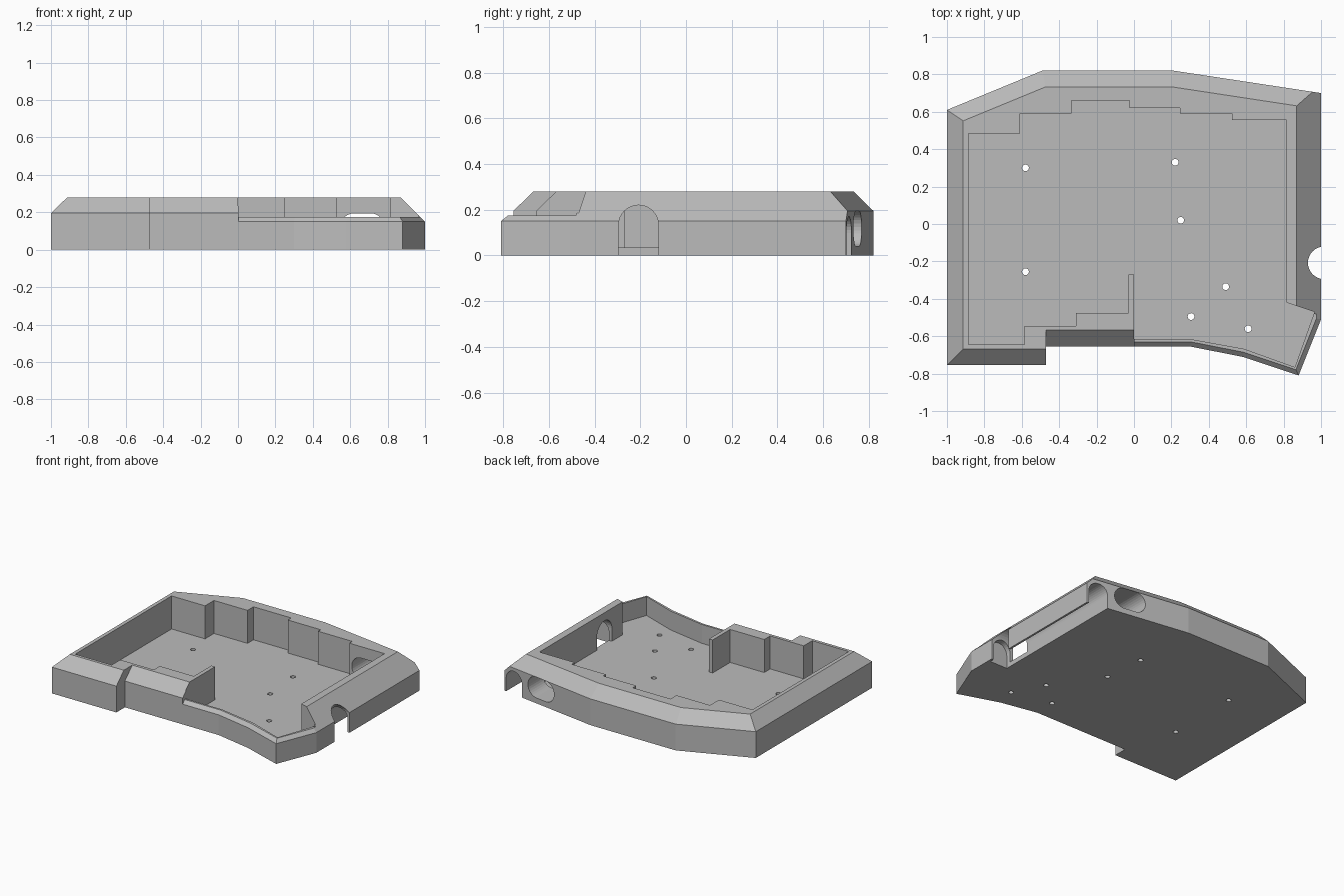
import bpy, bmesh, math
from mathutils import Vector

if "Cube" in bpy.data.objects:
    bpy.data.objects.remove(bpy.data.objects["Cube"], do_unlink=True)

grey = bpy.data.materials.new("plain_grey")
grey.use_nodes = True
grey.diffuse_color = (0.5, 0.5, 0.5, 1)
grey.node_tree.nodes["Principled BSDF"].inputs["Base Color"].default_value = (0.5, 0.5, 0.5, 1)

TOP, FLOOR = 0.28, 0.035


def finish(name, bm):
    bmesh.ops.recalc_face_normals(bm, faces=bm.faces)
    mesh = bpy.data.meshes.new(name)
    bm.to_mesh(mesh)
    bm.free()
    mesh.materials.append(grey)
    obj = bpy.data.objects.new(name, mesh)
    bpy.context.collection.objects.link(obj)
    return obj


def loft(name, rings):
    """Solid skinned through matching closed rings."""
    bm = bmesh.new()
    loops = [[bm.verts.new(p) for p in ring] for ring in rings]
    n = len(loops[0])
    for a, b in zip(loops, loops[1:]):
        for i in range(n):
            j = (i + 1) % n
            bm.faces.new((a[i], a[j], b[j], b[i]))
    bm.faces.new(loops[0][::-1])
    bm.faces.new(loops[-1])
    return finish(name, bm)


def prism(name, outline, z0, z1):
    return loft(name, [[(x, y, z) for x, y in outline] for z in (z0, z1)])


def chamfer(obj, p, q, start, width):
    """Slice off the top along outline edge p-q, from height start up to TOP."""
    out = Vector((q[1] - p[1], p[0] - q[0], 0)).normalized()
    normal = out * (TOP - start) + Vector((0, 0, width))
    bm = bmesh.new()
    bm.from_mesh(obj.data)
    cut = bmesh.ops.bisect_plane(bm, geom=bm.verts[:] + bm.edges[:] + bm.faces[:],
                                 plane_co=(p[0], p[1], start), plane_no=normal, clear_outer=True)
    edges = [e for e in cut["geom_cut"] if isinstance(e, bmesh.types.BMEdge)]
    bmesh.ops.holes_fill(bm, edges=edges)
    bmesh.ops.recalc_face_normals(bm, faces=bm.faces)
    bm.to_mesh(obj.data)
    bm.free()


def inset(outline, d):
    """Mitred inward offset of a counter-clockwise outline."""
    pts = [Vector(p) for p in outline]
    result = []
    for i, p in enumerate(pts):
        a = (p - pts[i - 1]).normalized()
        b = (pts[(i + 1) % len(pts)] - p).normalized()
        na, nb = Vector((-a.y, a.x)), Vector((-b.y, b.x))
        result.append(p + (na + nb) * d / (1 + na.dot(nb)))
    return result


def arch(u0, u1, low, high):
    """Half-round-topped opening profile as (u, z) pairs."""
    r, c = (u1 - u0) / 2, (u0 + u1) / 2
    arc = [(c + r * math.cos(math.pi * k / 16), high - r + r * math.sin(math.pi * k / 16))
           for k in range(17)]
    return [(u0, low), (u1, low)] + arc


def boolean(target, tool, operation):
    m = target.modifiers.new(tool.name, 'BOOLEAN')
    m.operation, m.solver, m.object = operation, 'EXACT', tool
    dg = bpy.context.evaluated_depsgraph_get()
    mesh = bpy.data.meshes.new_from_object(target.evaluated_get(dg))
    target.modifiers.clear()
    target.data = mesh
    bpy.data.objects.remove(tool, do_unlink=True)


# Main case body with sloped upper edges
outline = [(-1, -.655), (.004, -.655), (.004, -.3), (.4, -.3), (.815, -.43), (1, -.49),
           (1, .70), (.21, .82), (-.49, .82), (-1, .61)]
case = prism("case_shell", outline, 0, TOP)
for i in (0, 6, 7, 8, 9):
    chamfer(case, outline[i], outline[(i + 1) % 10], .195, .087)
chamfer(case, outline[5], outline[6], .15, .13)

# Front block on one side
block_outline = [(-1, -.755), (-.47, -.755), (-.47, .3), (-1, .3)]
block = prism("front_block", block_outline, 0, TOP)
chamfer(block, block_outline[0], block_outline[1], .195, .087)
chamfer(block, block_outline[3], block_outline[0], .195, .087)
boolean(case, block, 'UNION')

# Low thumb area with a thin sloped rim
thumb_outline = [(-.2, -.655), (.3, -.655), (.58, -.71), (.88, -.81), (1, -.51), (1, -.3), (-.2, -.3)]
rings = [[(x, y, z) for x, y in thumb_outline] for z in (0, .15)]
rings.append([(p.x, p.y, .175) for p in inset(thumb_outline, .025)])
boolean(case, loft("thumb_area", rings), 'UNION')

# Stepped cavity
cavity = [(-.885, -.645), (-.585, -.645), (-.585, -.545), (-.31, -.545), (-.31, -.475), (-.03, -.475),
          (-.03, -.27), (0, -.27), (0, -.615), (.3, -.615), (.59, -.668), (.86, -.765), (.965, -.47),
          (.815, -.42), (.815, .555), (.525, .555), (.525, .59), (.245, .59), (.245, .62),
          (-.025, .62), (-.025, .66), (-.335, .66), (-.335, .59), (-.61, .59), (-.61, .485), (-.885, .485)]
boolean(case, prism("cavity", cavity, FLOOR, .5), 'DIFFERENCE')

# Cable channel under the side wall, open at the back
channel = arch(.84, .985, -.1, .17)
boolean(case, loft("cable_channel", [[(x, y, z) for x, z in channel] for y in (-.33, .95)]), 'DIFFERENCE')

# Arched side opening
side = arch(-.295, -.12, FLOOR, .22)
boolean(case, loft("side_opening", [[(x, y, z) for y, z in side] for x in (.79, 1.1)]), 'DIFFERENCE')
slot = [(.9, -.295), (1.1, -.295), (1.1, -.12), (.9, -.12)]
boolean(case, prism("side_slot", slot, -.1, .1), 'DIFFERENCE')

# Rounded socket opening in the back
r = .0775
socket = [(.665 + math.copysign(.0425, math.cos(t)) + r * math.cos(t), .1175 + r * math.sin(t))
          for t in [math.tau * (k + .5) / 32 for k in range(32)]]
boolean(case, loft("back_socket", [[(x, y, z) for x, z in socket] for y in (.5, .95)]), 'DIFFERENCE')

# Screw holes through the floor
for hx, hy in [(-.58, .3), (.22, .33), (.25, .02), (-.58, -.255), (.49, -.335), (.305, -.495), (.61, -.56)]:
    ring = [(hx + .018 * math.cos(math.tau * k / 20), hy + .018 * math.sin(math.tau * k / 20))
            for k in range(20)]
    boolean(case, prism("screw_hole", ring, -.1, .1), 'DIFFERENCE')
